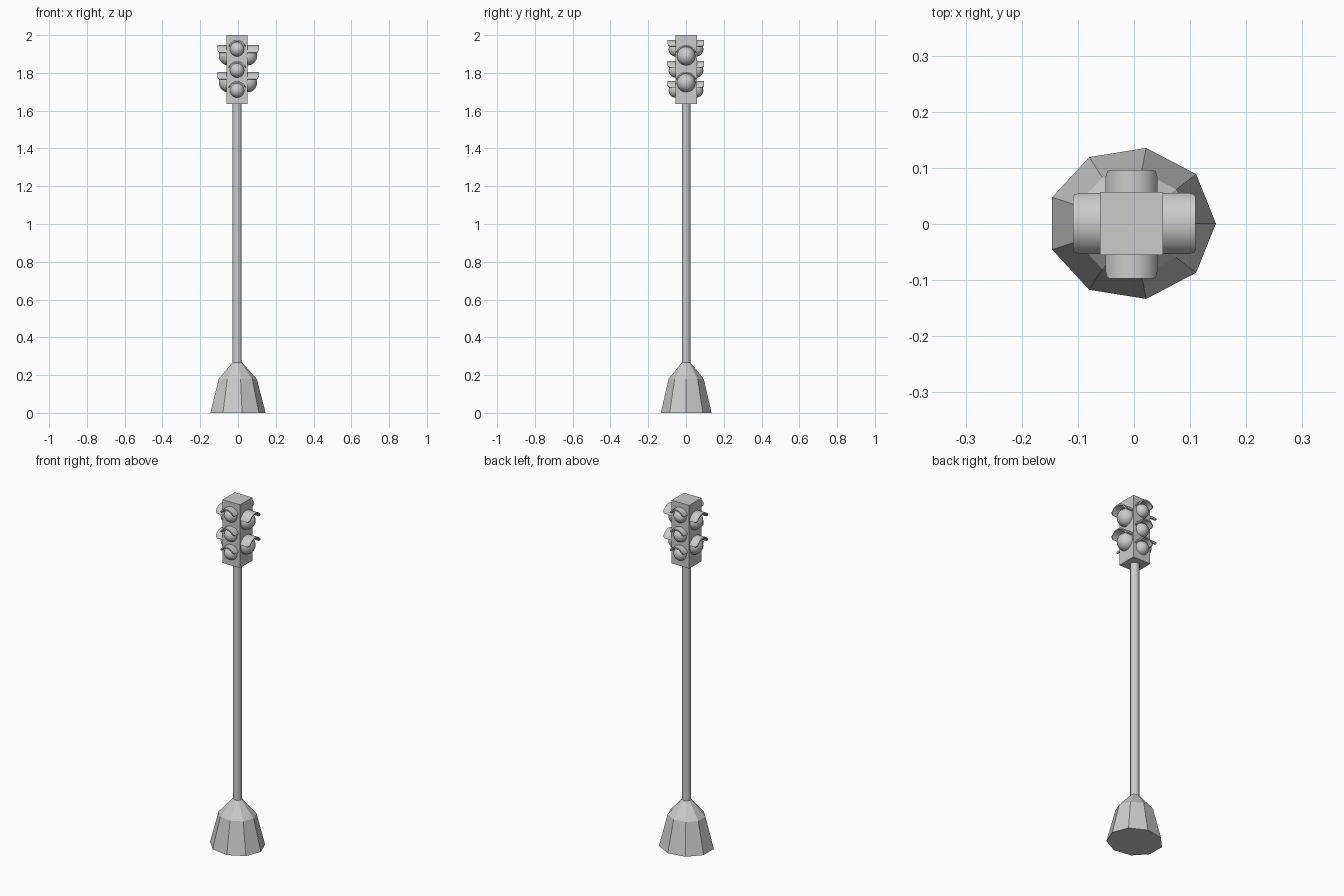
import bpy, bmesh
from math import sin, cos, pi, radians
from mathutils import Matrix, Vector

if "Cube" in bpy.data.objects:
    bpy.data.objects.remove(bpy.data.objects["Cube"])

CX, CY = -0.0045, 0.001          # axis of the post


def finish(name, bm, smooth=None):
    bmesh.ops.recalc_face_normals(bm, faces=bm.faces)
    me = bpy.data.meshes.new(name)
    bm.to_mesh(me)
    bm.free()
    ob = bpy.data.objects.new(name, me)
    bpy.context.collection.objects.link(ob)
    if smooth:
        bpy.ops.object.select_all(action='DESELECT')
        ob.select_set(True)
        bpy.context.view_layer.objects.active = ob
        bpy.ops.object.shade_smooth_by_angle(angle=radians(smooth))
    return ob


def lathe(name, profile, sides, yscale=1.0, smooth=None):
    bm = bmesh.new()
    rings = [[bm.verts.new((CX + r * cos(2 * pi * i / sides),
                            CY + r * yscale * sin(2 * pi * i / sides), z))
              for i in range(sides)] for r, z in profile]
    for a, b in zip(rings, rings[1:]):
        for i in range(sides):
            j = (i + 1) % sides
            bm.faces.new((a[i], a[j], b[j], b[i]))
    bm.faces.new(rings[0])
    bm.faces.new(rings[-1])
    return finish(name, bm, smooth)


def globe(name, mat, r):
    bm = bmesh.new()
    bmesh.ops.create_uvsphere(bm, u_segments=24, v_segments=14, radius=r, matrix=mat)
    return finish(name, bm, 40)


def visor(name, mat, r, length, thick=0.007, n=18):
    # curved hood over the lamp, outer corners rounded, facing local -y
    bm = bmesh.new()
    sections = []
    for i in range(n + 1):
        t = i / n
        a = radians(20 + 140 * t)
        edge = max(0.0, 1 - min(t, 1 - t) / 0.14)
        d = length - 0.012 * (1 - (1 - edge ** 2) ** 0.5)
        sections.append([bm.verts.new(mat @ Vector((q * cos(a), y, q * sin(a))))
                         for q, y in ((r, 0.005), (r, -d), (r - thick, -d), (r - thick, 0.005))])
    for a, b in zip(sections, sections[1:]):
        for k in range(4):
            m = (k + 1) % 4
            bm.faces.new((a[k], a[m], b[m], b[k]))
    bm.faces.new(sections[0])
    bm.faces.new(sections[-1])
    return finish(name, bm, 40)


# nine-sided base and round pole
lathe("base", [(0.1505, 0), (0.104, 0.18), (0.025, 0.268)], 9, 0.9075)
lathe("pole", [(0.024, 0.24), (0.024, 1.64)], 16, 0.95, smooth=40)

# signal housing
bm = bmesh.new()
bmesh.ops.create_cube(bm, size=1, matrix=Matrix.Translation((CX, CY, 1.8175))
                      @ Matrix.Diagonal((0.112, 0.112, 0.365, 1)))
finish("signal_housing", bm)

# lamps per side: turn angle, lamp position, heights, lamp radius, hood radius, hood length
THREE, TWO = (1.925, 1.813, 1.707), (1.889, 1.747)
SIDES = [("front", 0, (CX, -0.054), THREE, 0.038, 0.049, 0.043),
         ("right", 90, (0.052, CY), TWO, 0.049, 0.058, 0.058),
         ("back", 180, (CX, 0.054), THREE, 0.038, 0.049, 0.042),
         ("left", 270, (-0.052, CY), TWO, 0.049, 0.058, 0.057)]
for side, turn, (x, y), heights, lamp_r, hood_r, hood_len in SIDES:
    for i, z in enumerate(heights, 1):
        mat = Matrix.Translation((x, y, z)) @ Matrix.Rotation(radians(turn), 4, 'Z')
        globe(f"{side}_lamp_{i}", mat, lamp_r)
        visor(f"{side}_hood_{i}", mat, hood_r, hood_len)
